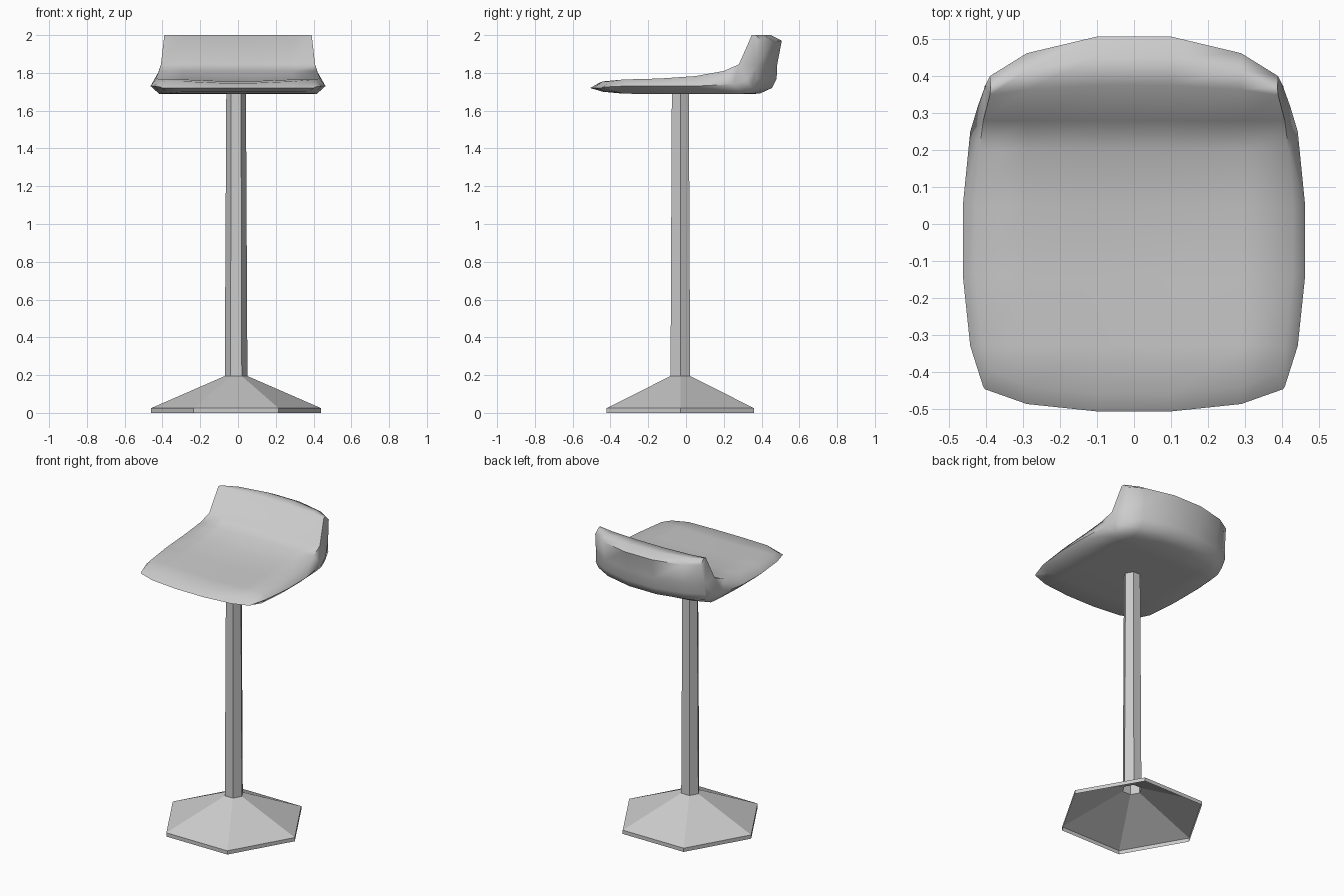
import bpy, bmesh, math

if "Cube" in bpy.data.objects:
    bpy.data.objects.remove(bpy.data.objects["Cube"])


def make_object(name, bm, angle):
    bmesh.ops.recalc_face_normals(bm, faces=bm.faces[:])
    mesh = bpy.data.meshes.new(name)
    bm.to_mesh(mesh)
    bm.free()
    ob = bpy.data.objects.new(name, mesh)
    bpy.context.collection.objects.link(ob)
    bpy.ops.object.select_all(action='DESELECT')
    ob.select_set(True)
    bpy.context.view_layer.objects.active = ob
    bpy.ops.object.shade_smooth_by_angle(angle=math.radians(angle))
    return ob


def hex_shell(name, profile, cx=-0.01, cy=-0.03):
    """Open six-sided shell through (radius, height) rings."""
    bm = bmesh.new()
    rings = [[bm.verts.new((cx + r * math.cos(k * math.pi / 3),
                            cy + r * math.sin(k * math.pi / 3), z))
              for k in range(6)] for r, z in profile]
    for a, b in zip(rings, rings[1:]):
        for k in range(6):
            n = (k + 1) % 6
            bm.faces.new((a[k], a[n], b[n], b[k]))
    return make_object(name, bm, 25)


# Hollow hexagonal foot and tapering post
hex_shell("base", [(0.45, 0), (0.45, 0.025), (0.06, 0.195)])
hex_shell("post", [(0.06, 0.195), (0.052, 1.70)])

# Seat side profile: nose, top, backrest, then underside back to the front
nose = [(-0.507, 1.72)]
top = [(-0.46, 1.755), (-0.33, 1.765), (-0.14, 1.77), (0.05, 1.783),
       (0.2, 1.81), (0.28, 1.845)]
rest = [(0.375, 2.0), (0.45, 2.0), (0.507, 1.97), (0.482, 1.84),
        (0.48, 1.77), (0.455, 1.72)]
under = [(0.39, 1.69), (0.25, 1.687), (0.05, 1.687), (-0.14, 1.688),
         (-0.33, 1.69), (-0.44, 1.70)]
profile = nose + top + rest + under

# Where the last section sits for each profile point
end_x = ([0.403, 0.385, 0.41, 0.43, 0.43, 0.418, 0.408, 0.39, 0.388, 0.39,
          0.402, 0.405, 0.40] + [0.40, 0.405, 0.415, 0.415, 0.40, 0.375])


def section(bm, x, front, back, dip, side=1):
    verts = []
    for i, (y, z) in enumerate(profile):
        if i in (0, 1, 18):
            y += front
        elif 8 <= i <= 13:
            y -= back * (0.75 if i in (8, 13) else 1)
        elif i == 7:
            y -= back * 0.25
        if 1 <= i <= 4:
            z -= dip
        px = end_x[i] * side if x is None else x
        verts.append(bm.verts.new((px, y, z)))
    return verts


bm = bmesh.new()
secs = [section(bm, None, 0.06, 0.107, 0, -1),
        section(bm, -0.29, 0.02, 0.045, 0),
        section(bm, -0.1, 0, 0, 0.008),
        section(bm, 0.1, 0, 0, 0.008),
        section(bm, 0.29, 0.02, 0.045, 0),
        section(bm, None, 0.06, 0.107, 0, 1)]
n = len(profile)
for a, b in zip(secs, secs[1:]):
    for i in range(n):
        j = (i + 1) % n
        bm.faces.new((a[i], a[j], b[j], b[i]))

# Bulging side rims and backrest ends, mirrored left and right
rim = [(0.408, -0.44, 1.725), (0.443, -0.33, 1.73), (0.463, -0.14, 1.73),
       (0.463, 0.05, 1.73), (0.443, 0.25, 1.74), (0.422, 0.32, 1.76)]
for s, sec in ((-1, secs[0]), (1, secs[-1])):
    e = [bm.verts.new((s * x, y, z)) for x, y, z in rim]
    t = sec[1:7]
    b = sec[:12:-1][:6]
    bm.faces.new((sec[0], t[0], e[0]))
    bm.faces.new((sec[0], e[0], b[0]))
    for i in range(5):
        bm.faces.new((e[i], t[i], t[i + 1], e[i + 1]))
        bm.faces.new((e[i], e[i + 1], b[i + 1], b[i]))
    bm.faces.new(sec[6:11])
    bm.faces.new([e[5], sec[6]] + sec[10:14])
make_object("seat", bm, 65)
